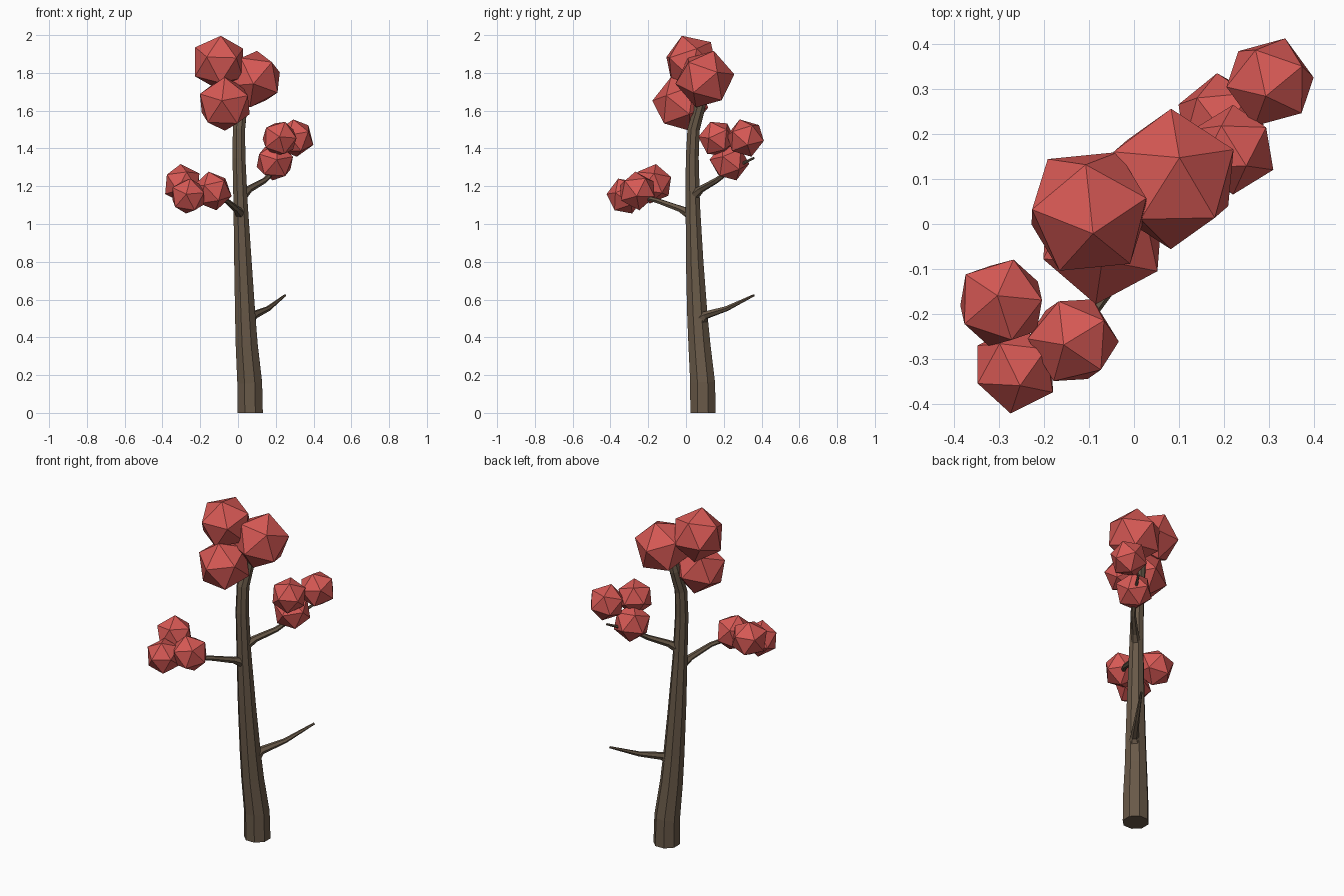
import bpy, bmesh, math
from mathutils import Vector, Matrix

if "Cube" in bpy.data.objects:
    bpy.data.objects.remove(bpy.data.objects["Cube"])


def material(name, rgb):
    m = bpy.data.materials.new(name)
    m.diffuse_color = (*rgb, 1)
    m.use_nodes = True
    m.node_tree.nodes["Principled BSDF"].inputs["Base Color"].default_value = m.diffuse_color
    return m


BARK = material("bark", (0.14, 0.1, 0.065))
LEAF = material("red_leaves", (0.68, 0.1, 0.09))


def finish(bm, name, mat):
    bmesh.ops.recalc_face_normals(bm, faces=bm.faces)
    me = bpy.data.meshes.new(name)
    bm.to_mesh(me)
    bm.free()
    me.materials.append(mat)
    ob = bpy.data.objects.new(name, me)
    bpy.context.collection.objects.link(ob)
    return ob


def limb(name, stations, sides, upright=False):
    """Tapered faceted tube through (x, y, z, radius) stations."""
    bm = bmesh.new()
    pts = [Vector(s[:3]) for s in stations]
    rings = []
    for i, s in enumerate(stations):
        t = (pts[min(i + 1, len(pts) - 1)] - pts[max(i - 1, 0)]).normalized()
        if upright and i == 0:
            t = Vector((0, 0, 1))
        ref = Vector((1, 0, 0)) if upright else Vector((0, 0, 1))
        v = t.cross(ref).normalized()
        u = v.cross(t)
        ring = []
        for k in range(sides):
            a = math.tau * (k + 0.5) / sides
            ring.append(bm.verts.new(pts[i] + s[3] * (u * math.cos(a) + v * math.sin(a))))
        rings.append(ring)
    for a, b in zip(rings, rings[1:]):
        for k in range(sides):
            j = (k + 1) % sides
            bm.faces.new((a[k], a[j], b[j], b[k]))
    bm.faces.new(rings[0])
    bm.faces.new(rings[-1])
    return finish(bm, name, BARK)


def leaf_ball(name, centre, radius, view, v1, v2):
    """Icosahedron turned so a corner lies at v1 and a neighbour toward v2 in a view."""
    def lift(p):
        d = math.sqrt(max(0.02, 1 - p[0] ** 2 - p[1] ** 2))
        return Vector((p[0], p[1], d)) if view == "top" else Vector((p[0], -d, p[1]))
    pole = lift(v1).normalized()
    side = lift(v2)
    side = (side - pole * side.dot(pole)).normalized()
    bm = bmesh.new()
    bmesh.ops.create_icosphere(bm, subdivisions=1, radius=radius)
    top = max(bm.verts, key=lambda v: v.co.z)
    ring = top.link_edges[0].other_vert(top).co.copy()
    ring.z = 0
    ring.normalize()
    up = Vector((0, 0, 1))
    src = Matrix((ring, up.cross(ring), up)).transposed()
    dst = Matrix((side, pole.cross(side), pole)).transposed()
    rot = (dst @ src.transposed()).to_4x4()
    bm.transform(Matrix.Translation(centre) @ rot)
    finish(bm, name, LEAF)


# Trunk
limb("trunk", [(.064, .09, 0, .073), (.062, .088, .16, .071), (.046, .071, .36, .063),
               (.038, .06, .52, .058), (.026, .046, .8, .05), (.014, .036, 1.1, .041),
               (.005, .033, 1.35, .037), (.005, .04, 1.5, .035), (.02, .075, 1.63, .032),
               (.04, .09, 1.75, .022)], 8, True)

# Branches
limb("lower_branch", [(.055, .075, .49, .045), (.085, .105, .518, .022), (.16, .215, .552, .014),
                      (.25, .36, .623, .006)], 6)
limb("right_branch", [(.02, .04, 1.15, .03), (.06, .08, 1.185, .019), (.14, .16, 1.23, .015),
                      (.2, .24, 1.29, .011), (.27, .36, 1.35, .006)], 6)
limb("left_branch", [(.012, .02, 1.055, .03), (-.01, -.03, 1.08, .018), (-.06, -.15, 1.123, .014),
                     (-.13, -.25, 1.15, .011), (-.22, -.29, 1.19, .006)], 6)

# Leaf clusters
BALLS = [
    ("crown_leaves_top", (-.1, .028, 1.855), .15, "top", (.06, -.33), (.91, .3)),
    ("crown_leaves_right", (.082, .1, 1.767), .158, "top", (.12, .3), (0, .99)),
    ("crown_leaves_low", (-.07, -.03, 1.635), .15, "front", (-.1, .12), (0, .95)),
    ("right_leaves_outer", (.302, .315, 1.455), .104, "top", (-.09, -.3), (.8, .5)),
    ("right_leaves_upper", (.22, .165, 1.452), .1, "front", (0, .1), (.3, .9)),
    ("right_leaves_low", (.195, .23, 1.33), .106, "front", (.1, .1), (.1, .95)),
    ("left_leaves_upper", (-.295, -.175, 1.213), .106, "top", (-.08, .15), (.3, .95)),
    ("left_leaves_front", (-.264, -.322, 1.148), .1, "front", (-.1, .1), (.1, .9)),
    ("left_leaves_inner", (-.135, -.258, 1.175), .105, "top", (-.2, -.1), (.8, .5)),
]
for b in BALLS:
    leaf_ball(*b)
